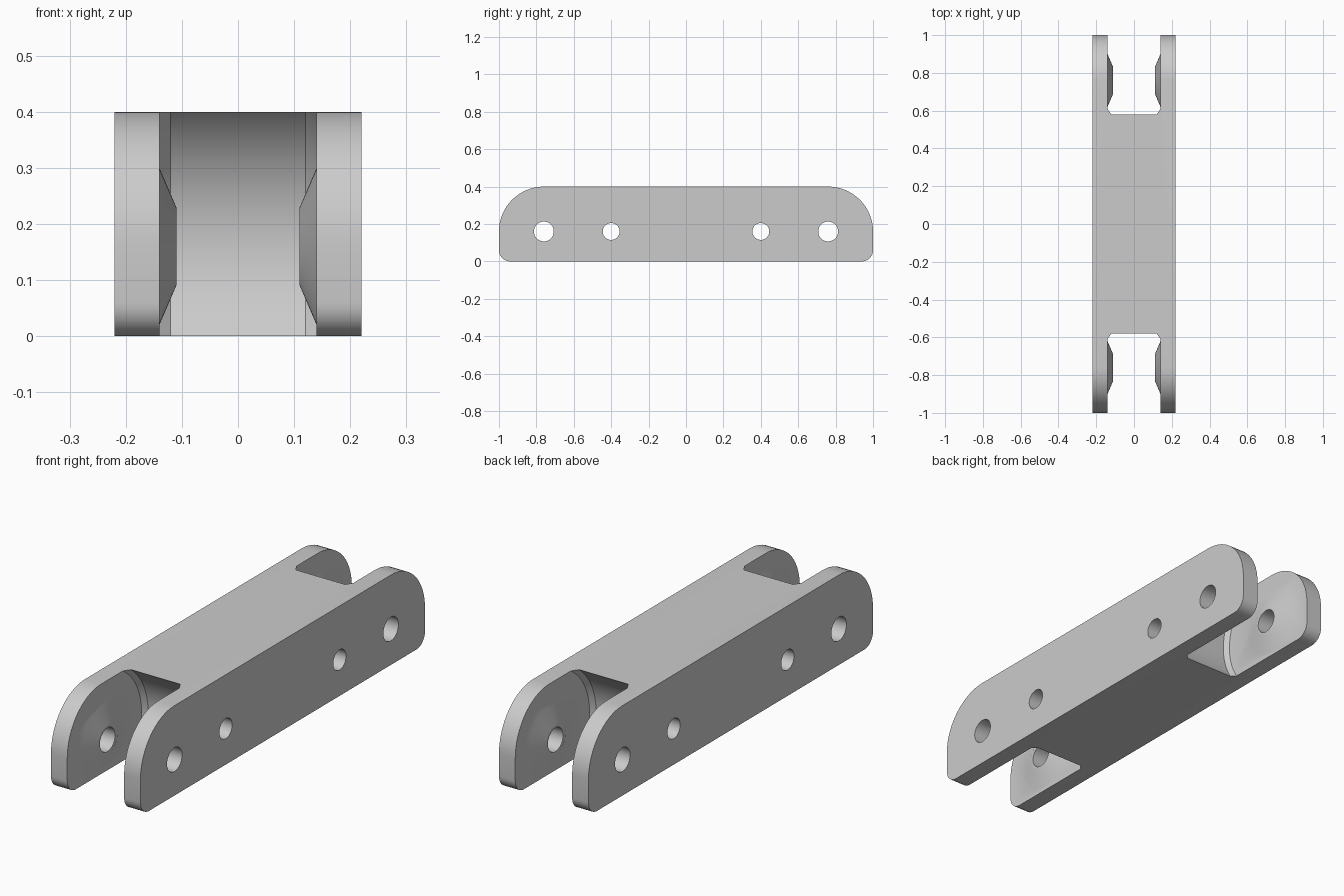
import bpy, bmesh
from math import sin, cos, pi, radians

cube = bpy.data.objects.get("Cube")
if cube:
    bpy.data.objects.remove(cube)

PIVOT_Y, PIVOT_Z = 0.76, 0.16
HALF_W, HEIGHT = 0.22, 0.4

grey = bpy.data.materials.new("light grey")
grey.use_nodes = True
grey.diffuse_color = (0.6, 0.6, 0.6, 1)
grey.node_tree.nodes["Principled BSDF"].inputs["Base Color"].default_value = (0.6, 0.6, 0.6, 1)


def finish(name, bm):
    bmesh.ops.recalc_face_normals(bm, faces=bm.faces)
    mesh = bpy.data.meshes.new(name)
    bm.to_mesh(mesh)
    bm.free()
    mesh.materials.append(grey)
    ob = bpy.data.objects.new(name, mesh)
    bpy.context.collection.objects.link(ob)
    return ob


def loft(name, rings):
    """Skin equal-length rings of points and cap both ends."""
    bm = bmesh.new()
    loops = [[bm.verts.new(p) for p in ring] for ring in rings]
    for a, b in zip(loops, loops[1:]):
        for i in range(len(a)):
            j = (i + 1) % len(a)
            bm.faces.new((a[i], a[j], b[j], b[i]))
    bm.faces.new(loops[0])
    bm.faces.new(loops[-1])
    return finish(name, bm)


def turned(name, y, z, profile, sides=48):
    """Solid of revolution about an axis along x; profile is (x, radius)."""
    return loft(name, [[(x, y + r * cos(2 * pi * (i + 0.5) / sides),
                         z + r * sin(2 * pi * (i + 0.5) / sides))
                        for i in range(sides)] for x, r in profile])


def arc(cy, cz, r, start, steps):
    return [(cy + r * cos(start + pi / 2 * i / steps),
             cz + r * sin(start + pi / 2 * i / steps)) for i in range(steps + 1)]


def combine(target, tool, operation):
    tool.hide_render = True
    mod = target.modifiers.new(tool.name, 'BOOLEAN')
    mod.operation, mod.solver, mod.object = operation, 'EXACT', tool
    bpy.context.view_layer.objects.active = target
    bpy.ops.object.modifier_apply(modifier=mod.name)
    bpy.data.objects.remove(tool)


# Bar with large rounded top corners and small rounded bottom corners
top_r, low_r = HEIGHT - PIVOT_Z, 0.06
outline = (arc(PIVOT_Y, PIVOT_Z, top_r, 0, 16) + arc(-PIVOT_Y, PIVOT_Z, top_r, pi / 2, 16)
           + arc(low_r - 1, low_r, low_r, pi, 8) + arc(1 - low_r, low_r, low_r, 1.5 * pi, 8))
link = loft("link_bar", [[(x, y, z) for y, z in outline] for x in (-HALF_W, HALF_W)])

for end in (-1, 1):
    y = end * PIVOT_Y
    # Fork slot with a concave, chamfered floor
    combine(link, turned("slot_cutter", y, PIVOT_Z,
                         [(-0.14, 0.283), (-0.12, 0.3), (0.12, 0.3), (0.14, 0.283)], 96),
            'DIFFERENCE')
    # Tapered bosses on the inner fork walls
    for side in (-1, 1):
        combine(link, turned("boss", y, PIVOT_Z,
                             [(side * 0.11, 0.07), (side * 0.14, 0.14), (side * 0.17, 0.14)]),
                'UNION')

# Pivot holes and smaller inner holes through the bar
for end in (-1, 1):
    for y, r in ((PIVOT_Y, 0.053), (0.4, 0.045)):
        combine(link, turned("hole_cutter", end * y, PIVOT_Z, [(-0.3, r), (0.3, r)]),
                'DIFFERENCE')

# Smooth curves, sharp edges
bpy.ops.object.select_all(action='DESELECT')
link.select_set(True)
bpy.context.view_layer.objects.active = link
bpy.ops.object.shade_smooth_by_angle(angle=radians(30))
